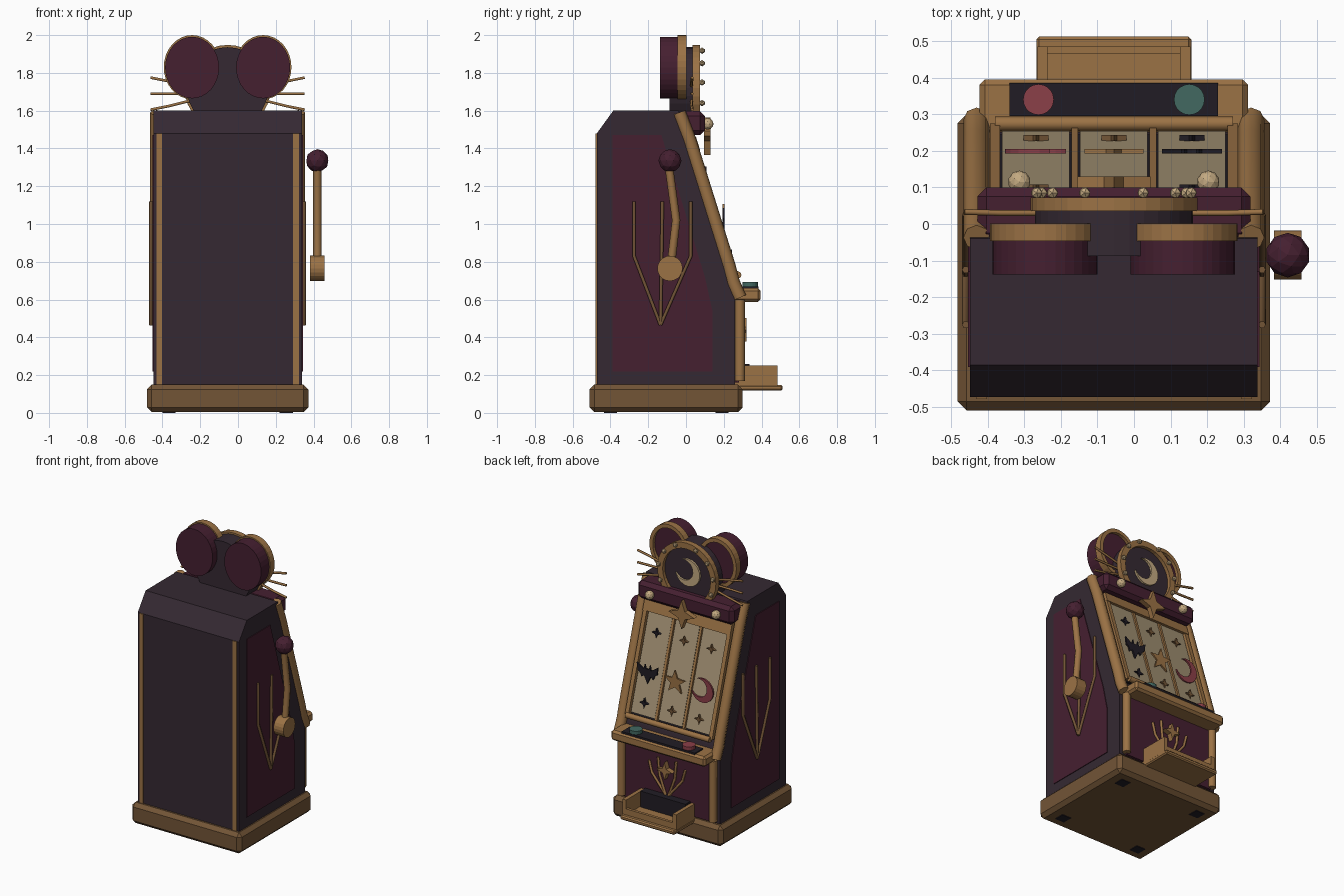
import bpy, bmesh
from math import sin, cos, pi, radians, sqrt, atan2

if "Cube" in bpy.data.objects:
    bpy.data.objects.remove(bpy.data.objects["Cube"])

CX = -0.055  # cabinet centre line (the lever sits outside it)

def mat(name, *c):
    m = bpy.data.materials.new(name)
    m.diffuse_color = (*c, 1)
    m.use_nodes = True
    m.node_tree.nodes["Principled BSDF"].inputs["Base Color"].default_value = m.diffuse_color
    return m

SHELL = mat("shell", .035, .022, .032)
MAROON = mat("maroon", .06, .014, .03)
GOLD = mat("gold", .33, .17, .06)
BRONZE = mat("bronze", .17, .09, .037)
CREAM = mat("cream", .36, .28, .17)
BULB = mat("bulb", .55, .40, .22)
DARK = mat("dark", .015, .012, .018)
RED = mat("red", .26, .05, .065)
TEAL = mat("teal", .055, .14, .12)

def finish(name, bm, m, bevel=0):
    bmesh.ops.recalc_face_normals(bm, faces=bm.faces[:])
    me = bpy.data.meshes.new(name)
    bm.to_mesh(me)
    bm.free()
    ob = bpy.data.objects.new(name, me)
    bpy.context.collection.objects.link(ob)
    me.materials.append(m)
    if bevel:
        b = ob.modifiers.new("bevel", 'BEVEL')
        b.width, b.segments = bevel, 1
    return ob

def prism(name, pts, a, b, m, axis='y', bevel=0):
    """Extrude a 2D outline from a to b: (x,z) along y, (y,z) along x, (x,y) along z."""
    place = {'y': lambda p, t: (p[0], t, p[1]), 'x': lambda p, t: (t, p[0], p[1]),
             'z': lambda p, t: (p[0], p[1], t)}[axis]
    bm = bmesh.new()
    lo = [bm.verts.new(place(p, a)) for p in pts]
    hi = [bm.verts.new(place(p, b)) for p in pts]
    bm.faces.new(lo)
    bm.faces.new(hi[::-1])
    n = len(pts)
    for i in range(n):
        j = (i + 1) % n
        bm.faces.new((lo[i], lo[j], hi[j], hi[i]))
    return finish(name, bm, m, bevel)

def box(name, x0, x1, y0, y1, z0, z1, m, bevel=0):
    return prism(name, [(x0, y0), (x1, y0), (x1, y1), (x0, y1)], z0, z1, m, 'z', bevel)

def cbox(name, hw, *rest, **k):
    return box(name, CX - hw, CX + hw, *rest, **k)

def oval(cx, cz, rx, rz, n=32):
    return [(cx + rx * cos(2 * pi * i / n), cz + rz * sin(2 * pi * i / n)) for i in range(n)]

def ring(name, cx, cz, rx, rz, t, y0, y1, m, n=32):
    bm = bmesh.new()
    loops = [[bm.verts.new((x, y, z)) for x, z in oval(cx, cz, rx - d, rz - d, n)]
             for d, y in ((0, y0), (0, y1), (t, y1), (t, y0))]
    for k in range(4):
        p, q = loops[k], loops[(k + 1) % 4]
        for i in range(n):
            j = (i + 1) % n
            bm.faces.new((p[i], p[j], q[j], q[i]))
    return finish(name, bm, m)

def tube(name, pts, r, m, res=2):
    cu = bpy.data.curves.new(name, 'CURVE')
    cu.dimensions, cu.bevel_depth, cu.bevel_resolution, cu.use_fill_caps = '3D', r, res, True
    sp = cu.splines.new('POLY')
    sp.points.add(len(pts) - 1)
    for p, c in zip(sp.points, pts):
        p.co = (*c, 1)
    cu.materials.append(m)
    ob = bpy.data.objects.new(name, cu)
    bpy.context.collection.objects.link(ob)
    return ob

def ball(name, c, r, m, sub=2):
    bm = bmesh.new()
    bmesh.ops.create_icosphere(bm, subdivisions=sub, radius=r)
    bmesh.ops.translate(bm, verts=bm.verts[:], vec=c)
    return finish(name, bm, m)

def star(cx, cz, r, n, k):
    return [(cx + (k if i % 2 else 1) * r * sin(pi * i / n),
             cz + (k if i % 2 else 1) * r * cos(pi * i / n)) for i in range(2 * n)]

def crescent(cx, cz, r, rot, n=14):
    a, d = radians(38), .35
    ri, b = sqrt((cos(a) - d) ** 2 + sin(a) ** 2), atan2(sin(a), cos(a) - d)
    outer = [(cos(t), sin(t)) for t in (a + (2 * pi - 2 * a) * i / n for i in range(n + 1))]
    inner = [(d + ri * cos(t), ri * sin(t)) for t in
             (2 * pi - b - (2 * pi - 2 * b) * i / n for i in range(1, n))]
    return [(cx + r * (x * cos(rot) - y * sin(rot)), cz + r * (x * sin(rot) + y * cos(rot)))
            for x, y in outer + inner]

def slope(z, off=0):
    return (-.04 + (1.6 - z) * .31 + off, z)

def slab(name, x0, x1, z0, z1, o0, o1, m):
    """Flat strip lying on the sloped face."""
    return prism(name, [slope(z0, o0), slope(z1, o0), slope(z1, o1), slope(z0, o1)], x0, x1, m, 'x')

# base and feet
cbox("base", .427, -.51, .30, .004, .15, BRONZE, bevel=.025)
for s in (-1, 1):
    for y in (-.40, .19):
        box("foot", CX + s * .31 - .035, CX + s * .31 + .035, y - .035, y + .035, 0, .01, DARK)

# cabinet
prism("cabinet", [(-.472, .14), (.26, .14), (.26, .62), slope(.68), slope(1.6), (-.385, 1.6), (-.472, 1.48)],
      CX - .393, CX + .393, SHELL, 'x')
cbox("lower_panel", .35, .25, .28, .16, .59, MAROON)

for s in (-1, 1):
    # side panel and forked side ornament
    prism("side_panel", [(-.39, .22), (.14, .22), (.14, .54), (.1, .72), (-.13, 1.47), (-.39, 1.47)],
          CX + s * .385, CX + s * .398, MAROON, 'x')
    X = CX + s * .405
    for d in (-.15, .15):
        tube("side_prong", [(X, -.125 + d, 1.12), (X, -.125 + d, .83), (X, -.135, .465)], .01, BRONZE, 1)
    tube("side_prong", [(X, -.125, 1.12), (X, -.135, .465)], .01, BRONZE, 1)
    # back corner strip
    box("back_strip", CX + s * .362 - .015, CX + s * .362 + .015, -.478, -.445, .14, 1.48, GOLD)
    # sloped rail and front post
    X = CX + s * .375
    tube("side_rail", [(X, *slope(1.59)), (X, *slope(1.45, .01)), (X, *slope(.78, .012)),
                       (X, .25, .69), (X, .285, .61)], .036, GOLD, 2)
    tube("front_post", [(CX + s * .355, .285, .17), (CX + s * .355, .285, .6)], .027, GOLD, 2)
    # window side bars and reel dividers
    slab("window_side", CX + s * .325 - .014, CX + s * .325 + .014, .73, 1.43, -.01, .045, GOLD)
    slab("reel_divider", CX + s * .107 - .009, CX + s * .107 + .009, .73, 1.43, -.01, .037, GOLD)

# window bars
tube("window_bottom", [(CX - .325, .274, .73), (CX + .325, .274, .73)], .02, GOLD)
slab("window_top", CX - .34, CX + .34, 1.39, 1.46, -.01, .05, GOLD)
slab("window_back", CX - .325, CX + .325, .72, 1.44, -.01, .012, DARK)

# reels with symbols
bat_half = [(.013, .025), (.02, .05), (.028, .018), (.05, .03), (.082, .05), (.074, 0),
            (.055, -.012), (.045, -.035), (.025, -.022)]
bat = [(0, .022)] + bat_half + [(0, -.07)] + [(-x, z) for x, z in bat_half[::-1]]
for i, dx in enumerate((-.213, 0, .213)):
    x = CX + dx
    slab("reel", x - .092, x + .092, .75, 1.4, 0, .03, CREAM)
    for z in (.83, 1.27):
        prism("reel_sparkle", star(x, z, .034, 4, .35), slope(z)[0] + .028, slope(z)[0] + .045,
              (BRONZE, BRONZE, DARK)[i])
    shape, m = ((crescent(x, 1.02, .085, radians(25)), RED), (star(x, 1.02, .085, 5, .42), GOLD),
                ([(x + p, 1.03 + q * 1.1) for p, q in bat], DARK))[i]
    prism("reel_symbol", shape, .193, .205, m)

# button shelf
cbox("button_shelf", .367, .24, .395, .588, .66, GOLD, bevel=.015)
cbox("button_deck", .285, .295, .385, .65, .668, DARK)
for dx, m in ((-.206, RED), (.206, TEAL)):
    prism("button", oval(CX + dx, .34, .042, .042, 20), .66, .692, m, 'z')

# lower emblem
for s in (-1, 1):
    for w, top in ((.07, .51), (.14, .47)):
        tube("emblem_prong", [(CX + s * .012, .288, .26), (CX + s * w * .85, .288, .39),
                              (CX + s * w, .288, top)], .009, GOLD, 1)
prism("emblem_star", star(CX, .44, .062, 4, .35), .285, .32, GOLD)

# coin tray
cbox("tray_floor", .212, .25, .512, .118, .148, GOLD, bevel=.008)
cbox("tray_mouth", .175, .26, .335, .148, .26, DARK)
cbox("tray_lip", .2, .465, .485, .14, .19, GOLD)
for s in (-1, 1):
    box("tray_wall", CX + s * .195 - .014, CX + s * .195 + .014, .26, .485, .13, .252, GOLD)

# header bar with bulbs and star
cbox("header_bar", .373, -.05, .1, 1.47, 1.597, MAROON, bevel=.025)
prism("header_star", star(CX, 1.465, .1, 4, .38), .095, .13, GOLD)
for s in (-1, 1):
    ball("header_bulb", (CX + s * .258, .115, 1.53), .031, BULB)

# round head, medallion ring and moon
prism("head", oval(CX, 1.72, .216, .216), -.088, .048, SHELL)
ring("medallion_ring", CX, 1.72, .228, .228, .042, .035, .073, GOLD)
prism("medallion_moon", crescent(CX, 1.735, .095, radians(25)), .045, .062, BULB)
for s in (-1, 1):
    for a in (68, 38, 8, -22):
        ball("medallion_bulb", (CX + s * .213 * cos(radians(a)), .085, 1.72 + .213 * sin(radians(a))), .017, BULB, 1)
    # ears
    X = CX + s * .188
    prism("ear", oval(X, 1.828, .143, .163), -.138, -.02, MAROON)
    ring("ear_rim", X, 1.83, .15, .17, .026, -.046, .002, GOLD)
    # whiskers
    for z0, z1 in ((1.725, 1.775), (1.69, 1.69), (1.655, 1.605)):
        tube("whisker", [(CX + s * .19, .03, z0), (CX + s * .31, .03, (z0 + z1) / 2 + (z0 - 1.69) * .15),
                         (CX + s * .408, .033, z1)], .008, GOLD, 1)

# pull lever
prism("lever_hub", oval(-.085, .765, .067, .067, 20), .382, .458, GOLD, 'x')
tube("lever_arm", [(.42, -.08, .78), (.42, -.052, 1.02), (.42, -.09, 1.3)], .022, GOLD, 2)
ball("lever_knob", (.42, -.085, 1.335), .061, MAROON)
